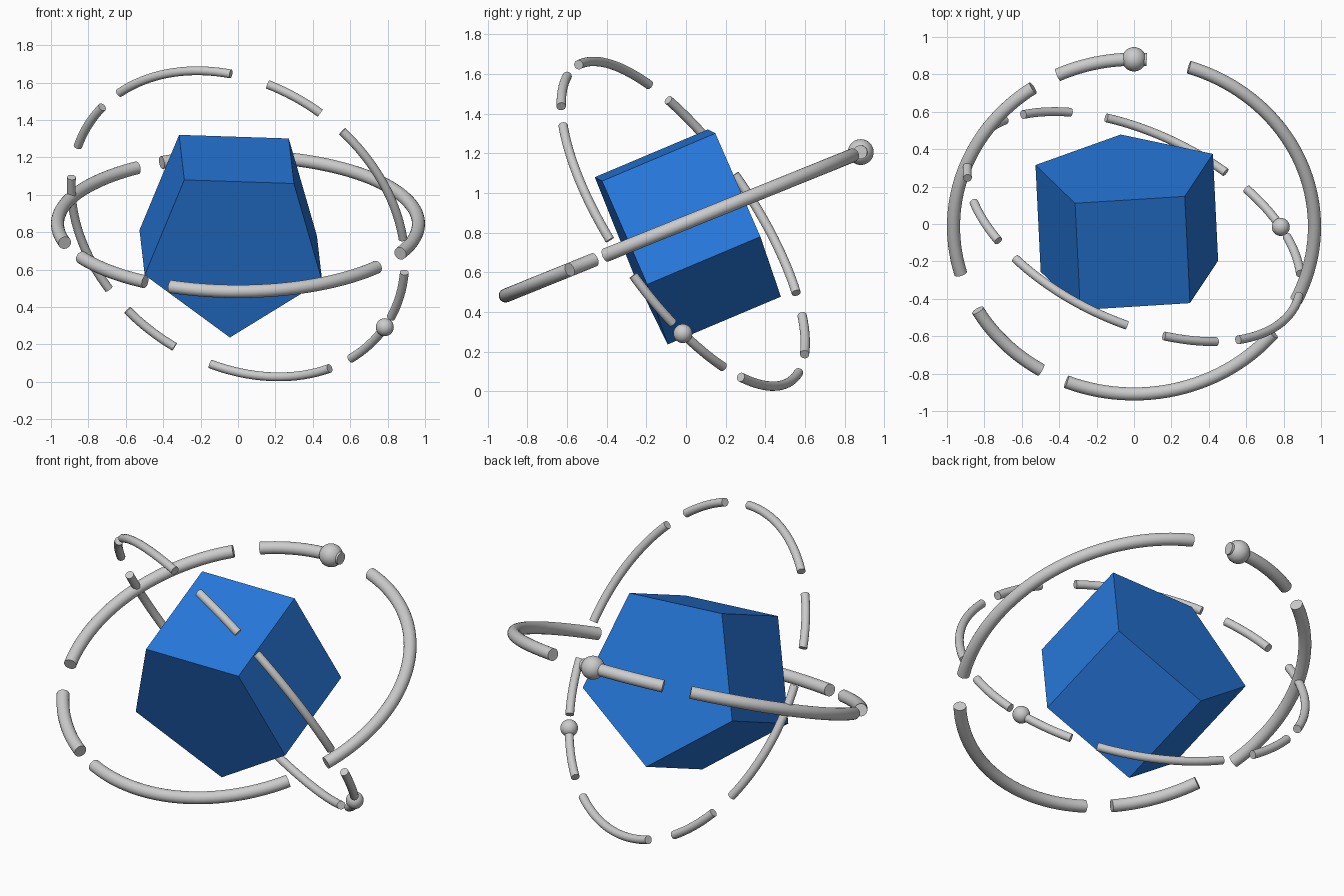
import bpy, bmesh
from math import sin, cos, radians, pi
from mathutils import Vector, Matrix

if "Cube" in bpy.data.objects:
    bpy.data.objects.remove(bpy.data.objects["Cube"])

CENTRE = Vector((0, -0.014, 0.845))


def basis(a, b, c, origin):
    """Matrix whose columns are three axes and an origin."""
    m = Matrix((a, b, c)).transposed().to_4x4()
    m.translation = origin
    return m


def finish(name, bm, smooth=True):
    bmesh.ops.recalc_face_normals(bm, faces=bm.faces[:])
    mesh = bpy.data.meshes.new(name)
    bm.to_mesh(mesh)
    bm.free()
    ob = bpy.data.objects.new(name, mesh)
    bpy.context.collection.objects.link(ob)
    if smooth:
        bpy.ops.object.select_all(action='DESELECT')
        ob.select_set(True)
        bpy.context.view_layer.objects.active = ob
        bpy.ops.object.shade_smooth_by_angle(angle=radians(40))
    return ob


def add_dash(bm, m, R, r, start, end, sides=20):
    """Capped tube along an arc, angles in degrees."""
    steps = max(4, round((end - start) / 2.5))
    loops = []
    for i in range(steps + 1):
        t = radians(start + (end - start) * i / steps)
        loop = []
        for k in range(sides):
            a = 2 * pi * k / sides
            d = R + r * cos(a)
            loop.append(bm.verts.new(m @ Vector((d * cos(t), d * sin(t), r * sin(a)))))
        loops.append(loop)
    for p, q in zip(loops, loops[1:]):
        for k in range(sides):
            n = (k + 1) % sides
            bm.faces.new((p[k], p[n], q[n], q[k]))
    bm.faces.new(loops[0])
    bm.faces.new(loops[-1])


def dashed_ring(name, m, R, r, dashes, bead_angle, bead_radius):
    bm = bmesh.new()
    for s, e in dashes:
        add_dash(bm, m, R, r, s, e)
    finish(name, bm)
    # round bead sitting on the ring
    bm = bmesh.new()
    t = radians(bead_angle)
    pos = m @ Vector((R * cos(t), R * sin(t), 0))
    bmesh.ops.create_uvsphere(bm, u_segments=32, v_segments=16, radius=bead_radius,
                              matrix=Matrix.Translation(pos))
    finish(name + "_bead", bm)


# thick ring, tilted about x; long and short dashes alternate
tilt = Matrix.Translation(CENTRE) @ Matrix.Rotation(radians(22), 4, 'X')
wide = [(124 * i, 124 * i + 72.3) for i in range(3)]
wide += [(86 + 124 * i, min(115 + 124 * i, 360)) for i in range(3)]
dashed_ring("thick_ring", tilt, 0.965, 0.035, wide, 90, 0.065)

# thin ring, steeply tilted; short and long dashes alternate
n = Vector((0.37, 0.768, 0.523)).normalized()
e1 = Vector((0.819, 0.002, -0.573))
e1 = (e1 - n * e1.dot(n)).normalized()
thin = [(84 * i, 84 * i + 19.2) for i in range(5)]
thin += [(84 * i + 28.3, 84 * i + 71.2) for i in range(4)]
dashed_ring("thin_ring", basis(e1, n.cross(e1), n, CENTRE), 0.96, 0.0235, thin, 0, 0.048)

# pentagonal prism core, one corner pointing down
axis = Vector((-0.045, 0.92, 0.388)).normalized()
side = Vector((0.998, 0.06, -0.034))
side = (side - axis * side.dot(axis)).normalized()
up = side.cross(axis)
m = basis(side, up, axis, Vector((-0.03, 0.0, 0.818)))
bm = bmesh.new()
ends = []
for h in (-0.31, 0.31):
    ends.append([bm.verts.new(m @ Vector((0.5 * cos(a), 0.5 * sin(a), h)))
                 for a in (radians(-90 + 72 * k) for k in range(5))])
    bm.faces.new(ends[-1])
for k in range(5):
    j = (k + 1) % 5
    bm.faces.new((ends[0][k], ends[0][j], ends[1][j], ends[1][k]))
core = finish("pentagonal_core", bm, smooth=False)
blue = bpy.data.materials.new("blue")
blue.diffuse_color = (0.02, 0.19, 0.72, 1)
blue.use_nodes = True
blue.node_tree.nodes["Principled BSDF"].inputs["Base Color"].default_value = blue.diffuse_color
core.data.materials.append(blue)
